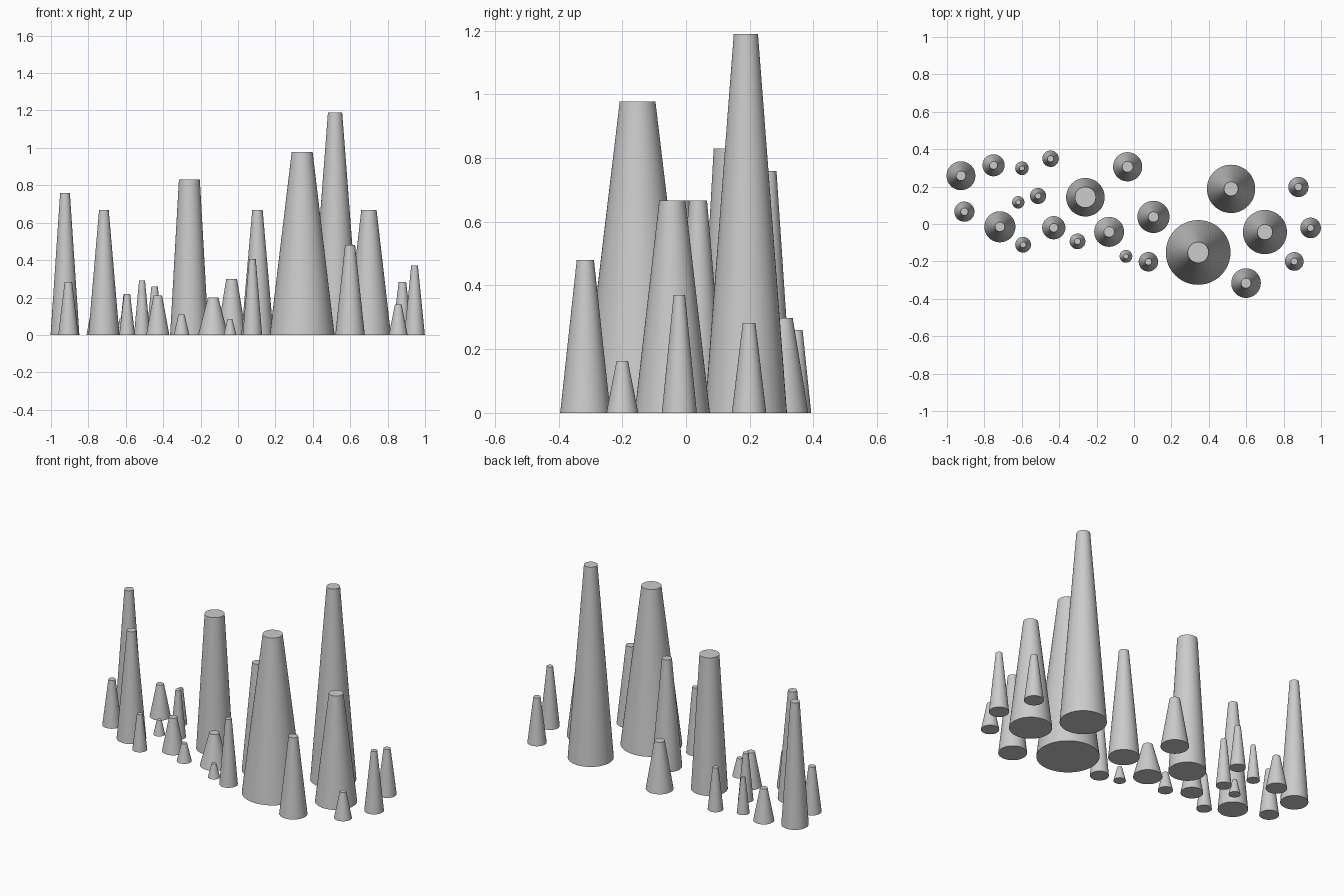
import bpy

# Each spire: x, y, base radius, top radius, height
large = [
    (-.925, .258, .077, .026, .76),
    (-.717, -.015, .083, .026, .667),
    (-.26, .143, .103, .056, .83),
    (.104, .038, .086, .028, .667),
    (.343, -.152, .173, .056, .978),
    (.519, .188, .129, .038, 1.19),
    (.70, -.043, .118, .041, .667),
    (.599, -.316, .079, .027, .48),
]
small = [
    (-.751, .314, .059, .021, .20),
    (-.599, .298, .036, .013, .22),
    (-.446, .349, .044, .017, .26),
    (-.907, .066, .054, .020, .282),
    (-.513, .15, .043, .016, .29),
    (-.034, .306, .078, .029, .298),
    (-.429, -.02, .062, .023, .21),
    (-.593, -.111, .042, .016, .22),
    (-.302, -.093, .042, .016, .11),
    (-.133, -.042, .080, .028, .20),
    (-.043, -.173, .034, .013, .085),
    (.077, -.202, .052, .018, .405),
    (.879, .198, .054, .020, .282),
    (.944, -.021, .055, .018, .37),
    (.857, -.2, .050, .018, .163),
    (-.619, .116, .033, .013, .09),
]


def spire(name, x, y, base, top, height):
    bpy.ops.mesh.primitive_cone_add(vertices=48, radius1=base, radius2=top,
                                    depth=height, location=(x, y, height / 2))
    bpy.context.object.name = name
    bpy.ops.object.shade_smooth_by_angle()


# Tall spires
for i, s in enumerate(large):
    spire(f"tall_spire_{i + 1}", *s)

# Short spires scattered around them
for i, s in enumerate(small):
    spire(f"short_spire_{i + 1}", *s)
